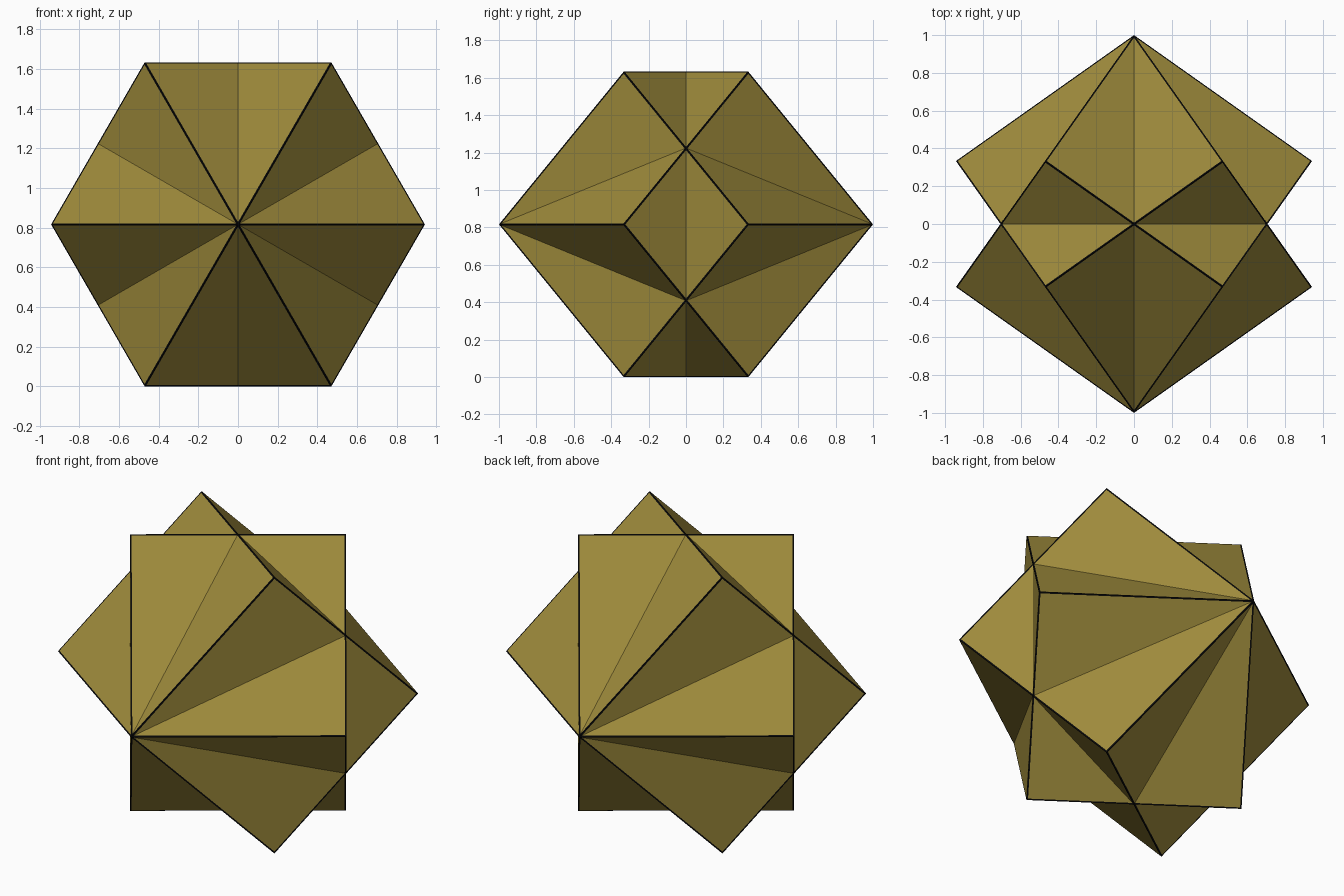
import bpy, bmesh
from math import cos, sin, radians, sqrt

if "Cube" in bpy.data.objects:
    bpy.data.objects.remove(bpy.data.objects["Cube"])

# Two cubes sharing the body diagonal along y, one turned 60 degrees,
# with black stripes along every cube edge
R_CORNER = 2 * sqrt(2) / 3      # radius of the six corner pairs
R_CROSS = sqrt(2 / 3)           # radius of the points where cube edges cross
CENTRE_Z = R_CROSS
STRIPE = 0.008                  # stripe width on each side of an edge

mesh = bpy.data.meshes.new("crossed_cubes")
for name, colour in (("olive gold", (0.34, 0.255, 0.044, 1)),
                     ("edge black", (0.003, 0.003, 0.003, 1))):
    mat = bpy.data.materials.new(name)
    mat.diffuse_color = colour
    mat.use_nodes = True
    mat.node_tree.nodes["Principled BSDF"].inputs["Base Color"].default_value = mat.diffuse_color
    mesh.materials.append(mat)

bm = bmesh.new()


def ring(radius, y, start):
    """Six points around the y axis."""
    return [bm.verts.new((radius * cos(radians(start + 60 * k)), y,
                          CENTRE_Z + radius * sin(radians(start + 60 * k))))
            for k in range(6)]


def striped_triangle(p, s, t):
    """Triangle with a right angle at p and black stripes along both legs."""
    ws = STRIPE / (s.co - p.co).length
    wt = STRIPE / (t.co - p.co).length
    inner = bm.verts.new(p.co + (s.co - p.co) * ws + (t.co - p.co) * wt)
    near_s = bm.verts.new(s.co.lerp(t.co, wt))
    near_t = bm.verts.new(t.co.lerp(s.co, ws))
    bm.faces.new((inner, near_s, near_t))
    for stripe in ((p, s, near_s, inner), (p, inner, near_t, t)):
        bm.faces.new(stripe).material_index = 1


# Crossing points, shared by the front and back halves
cross = ring(R_CROSS, 0, 30)

# Front half and mirrored back half
for side in (-1, 1):
    tip = bm.verts.new((0, side, CENTRE_Z))
    corners = ring(R_CORNER, side / 3, 0)
    for k in range(6):
        p, after, before = corners[k], cross[k], cross[k - 1]
        striped_triangle(p, tip, after)
        striped_triangle(p, before, tip)
        striped_triangle(p, after, before)

bmesh.ops.remove_doubles(bm, verts=bm.verts[:], dist=1e-5)
bmesh.ops.recalc_face_normals(bm, faces=bm.faces[:])
bm.to_mesh(mesh)
bm.free()
bpy.context.collection.objects.link(bpy.data.objects.new("crossed_cubes", mesh))
